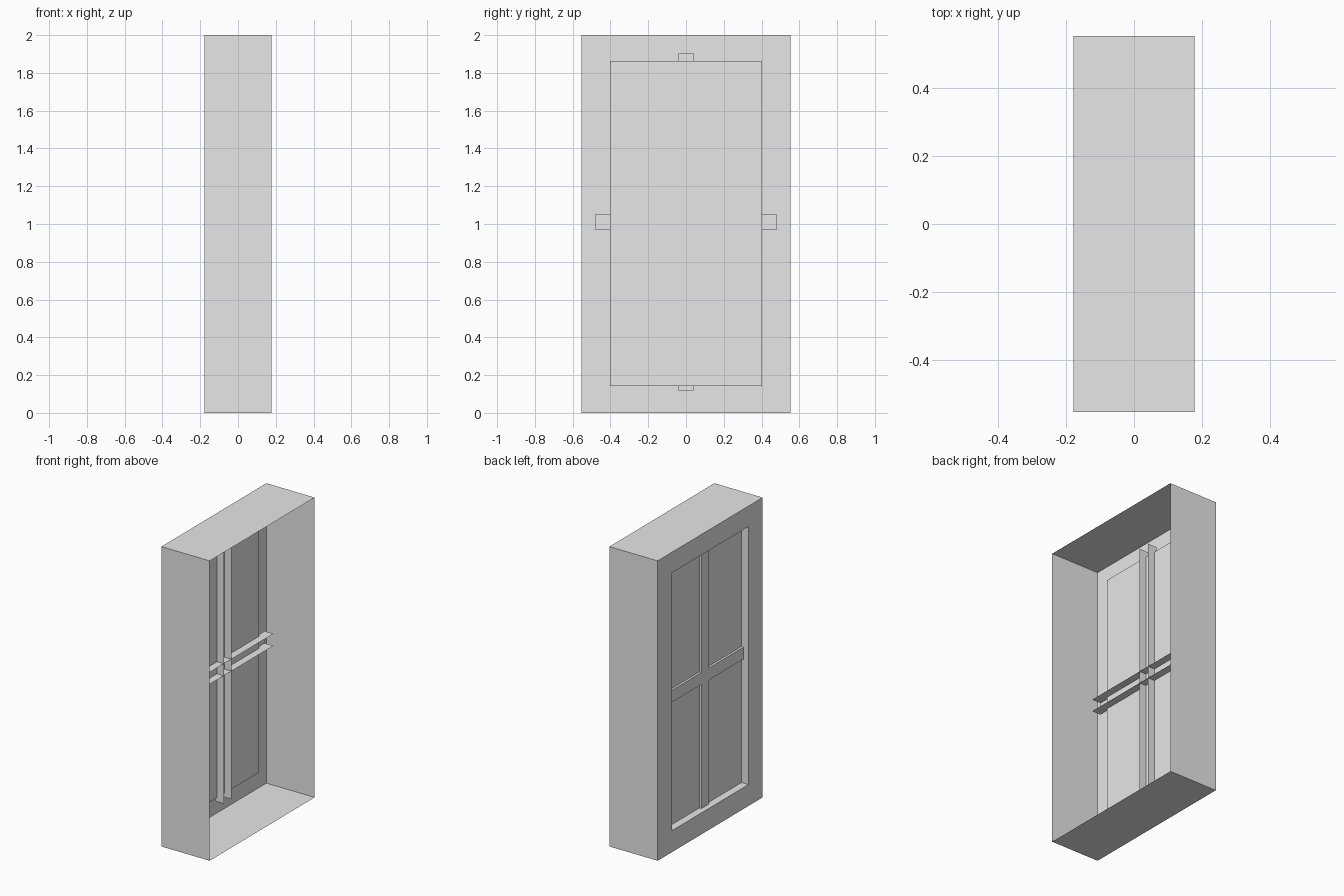
import bpy
import bmesh

cube = bpy.data.objects.get("Cube")
if cube:
    bpy.data.objects.remove(cube, do_unlink=True)

# Single plain material
grey = bpy.data.materials.new("light_grey")
grey.use_nodes = True
grey.diffuse_color = (0.8, 0.8, 0.8, 1)
grey.node_tree.nodes["Principled BSDF"].inputs["Base Color"].default_value = (0.8, 0.8, 0.8, 1)


def finish(name, bm):
    mesh = bpy.data.meshes.new(name)
    bm.normal_update()
    bm.to_mesh(mesh)
    bm.free()
    mesh.materials.append(grey)
    obj = bpy.data.objects.new(name, mesh)
    bpy.context.collection.objects.link(obj)
    return obj


def skin(bm, loops, closed):
    """Join consecutive rows of points with quads."""
    rows = [[bm.verts.new(p) for p in loop] for loop in loops]
    for a, b in zip(rows, rows[1:]):
        n = len(a)
        for i in range(n if closed else n - 1):
            j = (i + 1) % n
            bm.faces.new((a[i], a[j], b[j], b[i]))
    return rows


def rectangle(x, half_y, z0, z1):
    return [(x, -half_y, z0), (x, half_y, z0), (x, half_y, z1), (x, -half_y, z1)]


# Casing: thin shell open on +x, with a recessed pane on the -x side
OUT, PANE = 0.178, -0.127
bm = bmesh.new()
rows = skin(bm, [
    rectangle(OUT, 0.553, 0, 2),
    rectangle(-OUT, 0.553, 0, 2),
    rectangle(-OUT, 0.403, 0.143, 1.863),
    rectangle(PANE, 0.403, 0.143, 1.863),
], closed=True)
bm.faces.new(rows[-1])
bmesh.ops.recalc_face_normals(bm, faces=bm.faces)
finish("window_casing", bm)


# Glazing bars: open channels that cross the pane and stick out behind it
def channel(name, start, end, centre, vertical):
    profile = [(-0.077, 0.04), (-0.142, 0.04), (-0.142, -0.04), (-0.077, -0.04)]
    ends = []
    for t in (start, end):
        ends.append([(x, w + centre, t) if vertical else (x, t, w + centre)
                     for x, w in profile])
    if not vertical:
        ends.reverse()
    bm = bmesh.new()
    skin(bm, ends, closed=False)
    finish(name, bm)


channel("vertical_bar", 0.117, 1.902, 0, True)
channel("horizontal_bar", -0.483, 0.483, 1.01, False)
